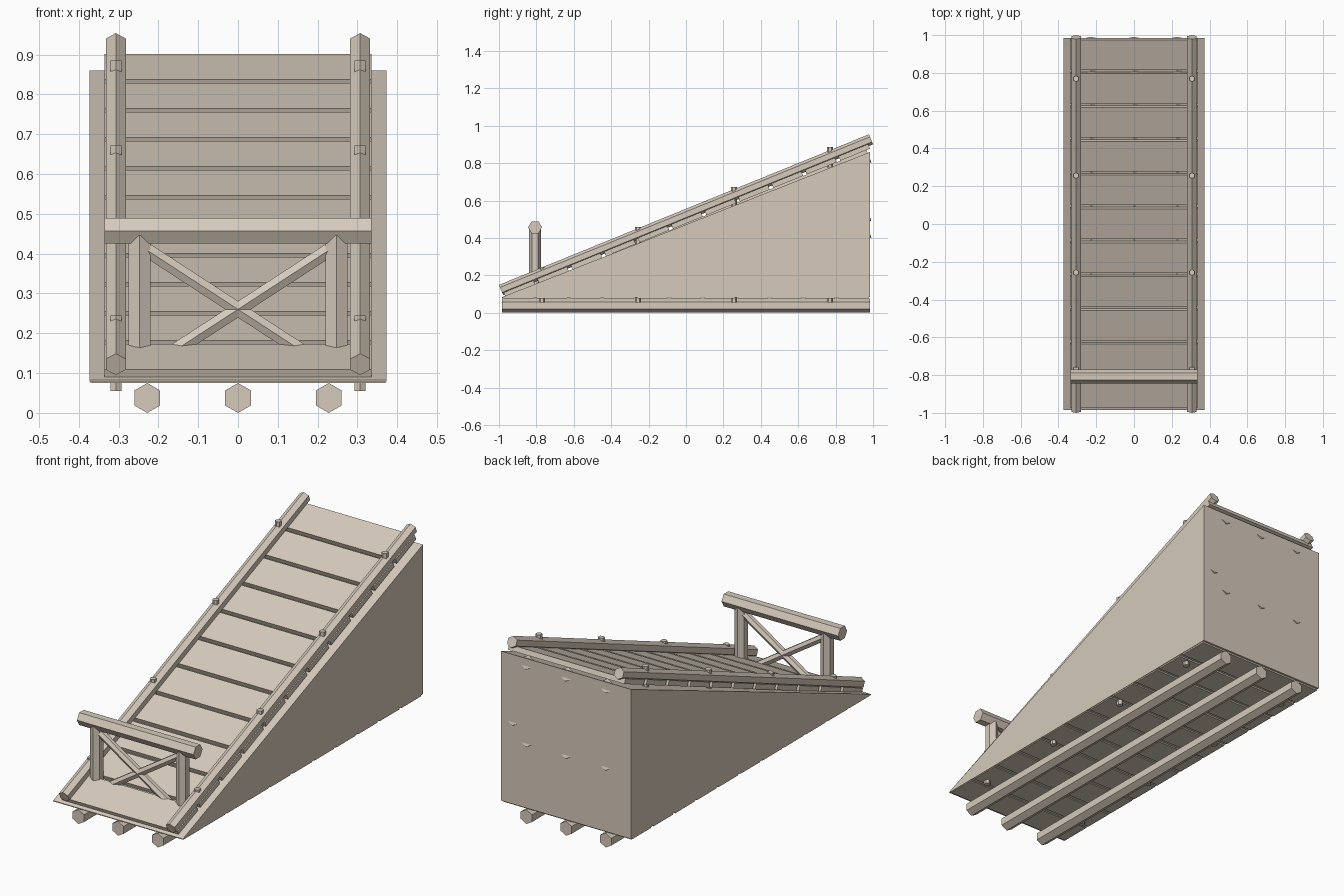
import bpy
import bmesh
import math
from mathutils import Vector, Matrix

cube = bpy.data.objects.get("Cube")
if cube:
    bpy.data.objects.remove(cube, do_unlink=True)

wood = bpy.data.materials.new("pale_wood")
wood.use_nodes = True
colour = (0.67, 0.59, 0.50, 1)
wood.diffuse_color = colour
wood.node_tree.nodes["Principled BSDF"].inputs["Base Color"].default_value = colour

SLOPE = 0.407
ALONG = Vector((0, 1, SLOPE)).normalized()
NORMAL = Vector((0, -SLOPE, 1)).normalized()
X, Y, Z = Vector((1, 0, 0)), Vector((0, 1, 0)), Vector((0, 0, 1))


def finish(name, bm):
    bmesh.ops.recalc_face_normals(bm, faces=bm.faces)
    mesh = bpy.data.meshes.new(name)
    bm.to_mesh(mesh)
    bm.free()
    mesh.materials.append(wood)
    obj = bpy.data.objects.new(name, mesh)
    bpy.context.collection.objects.link(obj)
    return obj


def bar(name, start, end, radius, corner, sides=6):
    """Prism from start to end with one of its edges towards corner."""
    start, end = Vector(start), Vector(end)
    axis = (end - start).normalized()
    side = axis.cross(corner).normalized()
    frame = Matrix((side.cross(axis), side, axis)).transposed().to_4x4()
    # the corner direction is the prism's local x axis
    frame.col[0] = (*side.cross(axis), 0)
    frame.col[1] = (*axis.cross(side.cross(axis)), 0)
    bm = bmesh.new()
    loops = []
    for centre in (start, end):
        loop = []
        for i in range(sides):
            a = math.tau * i / sides
            offset = frame.to_3x3() @ Vector((math.cos(a), math.sin(a), 0))
            loop.append(bm.verts.new(centre + offset * radius))
        loops.append(loop)
        bm.faces.new(loop)
    for i in range(sides):
        j = (i + 1) % sides
        bm.faces.new((loops[0][i], loops[0][j], loops[1][j], loops[1][i]))
    return finish(name, bm)


def box(name, centre, size, along=Y, up=Z):
    """Box whose length follows along and whose thickness follows up."""
    bm = bmesh.new()
    bmesh.ops.create_cube(bm, size=1)
    rot = Matrix((X, along, up)).transposed().to_4x4()
    bm.transform(Matrix.Translation(centre) @ rot @ Matrix.Diagonal((*size, 1)))
    return finish(name, bm)


def deck(x, y, lift=0):
    """Point on the sloping deck top, raised along its normal."""
    return Vector((x, y, 0.098 + SLOPE * (y + 1))) + NORMAL * lift


def sloped(x, y, lift):
    """Point lifted above the deck but keeping the given y."""
    return deck(x, y + SLOPE * lift / math.hypot(1, SLOPE), lift)


# Wedge body
bm = bmesh.new()
profile = [(-0.985, 0.079), (0.985, 0.083), (0.985, 0.86), (-0.985, 0.083)]
ends = [[bm.verts.new((x, y, z)) for y, z in profile] for x in (-0.373, 0.373)]
for loop in ends:
    bm.faces.new(loop)
for i in range(4):
    j = (i + 1) % 4
    bm.faces.new((ends[0][i], ends[0][j], ends[1][j], ends[1][i]))
finish("wedge_body", bm)

# Planks of the sloping deck and of the floor underneath
PITCH, GAP, THICK = 0.179, 0.02, 0.026
stretch = math.hypot(1, SLOPE)
for i in range(11):
    y = (i - 5) * PITCH
    box(f"deck_plank_{i + 1}", deck(0, y, -THICK / 2),
        (0.67, (PITCH - GAP) * stretch, THICK), ALONG, NORMAL)
    box(f"floor_plank_{i + 1}", Vector((0, y, 0.081)), (0.74, PITCH - GAP, 0.012))

# Long beams below the floor and below the deck, with ends through the back
for n, x in enumerate((-0.228, 0, 0.228), 1):
    bar(f"ground_beam_{n}", (x, -0.985, 0.0375), (x, 0.985, 0.0375), 0.0375, Z)
    bar(f"deck_beam_{n}", sloped(x, -0.75, -0.061), sloped(x, 0.978, -0.061), 0.035, NORMAL)
    tip = Vector((x, 0.978, 0.435))
    bar(f"back_beam_end_{n}", tip - ALONG * 0.1, tip, 0.035, NORMAL)
tip = Vector((0.305, 0.98, 0.52))
bar("back_rail_end", tip - ALONG * 0.1, tip, 0.029, NORMAL)

for side, s in (("left", 1), ("right", -1)):
    # Side rails, with upright pegs through them and through the floor
    x = s * 0.307
    bar(f"{side}_rail", sloped(x, -0.989, 0.018), sloped(x, 0.989, 0.018), 0.029, NORMAL)
    for n in range(4):
        y = -0.77 + n * 0.513
        top = 0.245 + n * 0.2135
        bar(f"{side}_rail_peg_{n + 1}", (x, y, top - 0.11), (x, y, top), 0.016, Y)
        bar(f"{side}_floor_peg_{n + 1}", (x, y, 0.055), (x, y, 0.085), 0.016, Y)
    # Barrier posts and crossed braces
    bar(f"{side}_post", (s * 0.247, -0.807, 0.14), (s * 0.247, -0.807, 0.445), 0.032, Y)
    bar(f"{side}_brace", (s * 0.235, -0.807, 0.413), (s * -0.18, -0.807, 0.143), 0.02, Y)

# Barrier top rail
bar("barrier_top_rail", (-0.335, -0.807, 0.457), (0.335, -0.807, 0.457), 0.037, Y)
